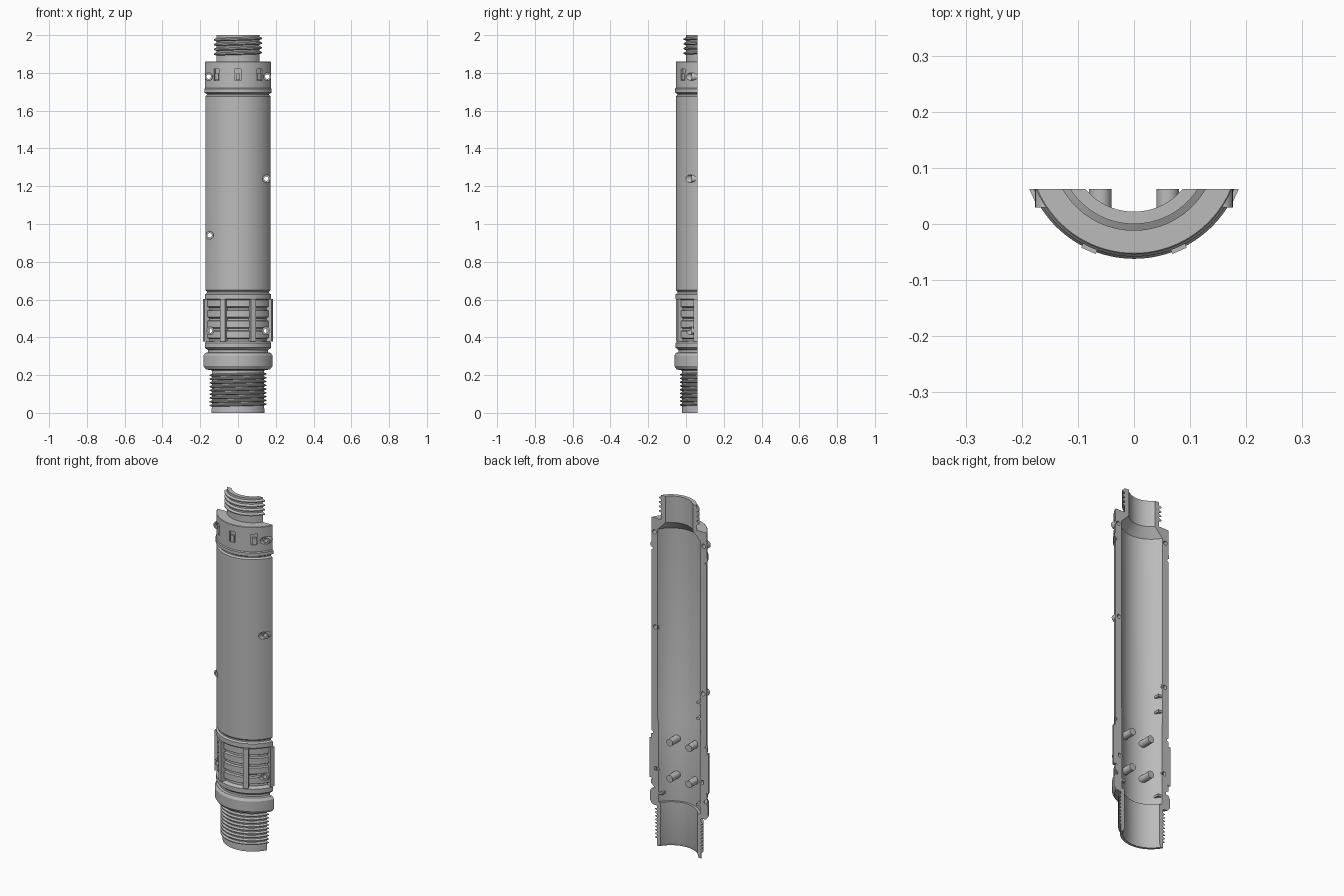
import bpy, bmesh, math
from mathutils import Matrix, Vector

if "Cube" in bpy.data.objects:
    bpy.data.objects.remove(bpy.data.objects["Cube"])

AXIS_Y, CUT_Y = 0.135, 0.062        # tube axis and flat split plane
GAP = AXIS_Y - CUT_Y
SEGS = 64

grey = bpy.data.materials.new("plain_grey")
grey.use_nodes = True
grey.diffuse_color = (0.5, 0.5, 0.5, 1)
grey.node_tree.nodes["Principled BSDF"].inputs["Base Color"].default_value = (0.5, 0.5, 0.5, 1)


def finish(bm, name):
    bmesh.ops.recalc_face_normals(bm, faces=bm.faces)
    mesh = bpy.data.meshes.new(name)
    bm.to_mesh(mesh)
    bm.free()
    mesh.materials.append(grey)
    obj = bpy.data.objects.new(name, mesh)
    bpy.context.collection.objects.link(obj)
    return obj


def add_box(bm, center, size, angle=0.0):
    mat = Matrix.Translation(center) @ Matrix.Rotation(angle, 4, "Z") @ Matrix.Diagonal((*size, 1))
    bmesh.ops.create_cube(bm, size=1, matrix=mat)


def add_rod(bm, x, z, radius, y0, y1):
    mat = Matrix.Translation((x, (y0 + y1) / 2, z)) @ Matrix.Rotation(math.pi / 2, 4, "X")
    bmesh.ops.create_cone(bm, cap_ends=True, segments=24, radius1=radius, radius2=radius,
                          depth=y1 - y0, matrix=mat)


def polar(angle, radius, z):
    return Vector((radius * math.sin(angle), AXIS_Y - radius * math.cos(angle), z))


def carve(obj, cutter):
    mod = obj.modifiers.new("cut", "BOOLEAN")
    mod.operation, mod.solver, mod.object = "DIFFERENCE", "EXACT", cutter
    bpy.context.view_layer.objects.active = obj
    bpy.ops.object.modifier_apply(modifier=mod.name)


def smooth(obj):
    bpy.ops.object.select_all(action="DESELECT")
    obj.select_set(True)
    bpy.context.view_layer.objects.active = obj
    bpy.ops.object.shade_smooth_by_angle(angle=math.radians(30))


def thread(z0, turns, pitch, root, crest):
    """Profile points (radius, height, helix pitch) of a screw thread."""
    pts = []
    for i in range(turns):
        z = z0 + i * pitch
        for r, f in ((root, 0.0), (root, 0.3), (crest, 0.5), (crest, 0.75)):
            pts.append((r, z + f * pitch, pitch))
    return pts + [(root, z0 + turns * pitch, pitch)]


def bands(z0, count, step, low, high):
    """Profile points of plain rings with bevelled grooves between."""
    pts = []
    for i in range(count):
        z = z0 + i * step
        pts += [(low, z), (low, z + 0.2 * step), (high, z + 0.32 * step), (high, z + 0.95 * step)]
    return pts


# Closed wall profile: outside from bottom to top, then the bore back down
outer = [(0.157, 0.0), (0.157, 0.022)]
outer += thread(0.03, 9, 0.02, 0.156, 0.167)
outer += [(0.156, 0.225), (0.185, 0.23), (0.197, 0.248), (0.197, 0.303), (0.188, 0.318),
          (0.174, 0.32), (0.174, 0.332), (0.19, 0.345), (0.19, 0.37), (0.182, 0.378)]
outer += bands(0.38, 4, 0.055, 0.171, 0.184)
outer += [(0.19, 0.603), (0.19, 0.628), (0.18, 0.634), (0.18, 0.642), (0.188, 0.65),
          (0.188, 1.675), (0.18, 1.683), (0.18, 1.688), (0.193, 1.696), (0.193, 1.715),
          (0.189, 1.72), (0.189, 1.858), (0.187, 1.86), (0.135, 1.86), (0.135, 1.88)]
outer += thread(1.888, 4, 0.025, 0.135, 0.147)
outer += [(0.135, 2.0)]
bore = [(0.113, 2.0), (0.113, 1.85), (0.153, 1.8), (0.153, 0.72), (0.15, 0.71),
        (0.15, 0.25), (0.137, 0.25), (0.137, 0.02), (0.143, 0.0)]

# Sweep the profile round the axis, each arc ending on the split plane
bm = bmesh.new()
rows = []
for r, z, *pitch in outer + bore:
    limit = math.acos(GAP / r)
    row = []
    for i in range(SEGS + 1):
        a = limit * (2 * i / SEGS - 1)
        lift = pitch[0] * a / (2 * math.pi) if pitch else 0
        row.append(bm.verts.new(polar(a, r, z + lift)))
    rows.append(row)
for low, high in zip(rows, rows[1:] + rows[:1]):
    for i in range(SEGS):
        bm.faces.new((low[i], low[i + 1], high[i + 1], high[i]))
for end in (0, -1):
    bm.faces.new([row[end] for row in rows])
shell = finish(bm, "half_shell")

# Screw positions along the two side walls
screws = [(s * 0.155, 1.78) for s in (-1, 1)] + [(0.15, 1.24), (-0.15, 0.94)]
screws += [(s * 0.148, 0.435) for s in (-1, 1)]

# Counterbores with a short slot, and shallow windows round the top band
bm = bmesh.new()
for x, z in screws:
    add_rod(bm, x, z, 0.02, -0.1, 0.03)
for a in (-37, 0, 37):
    a = math.radians(a)
    add_box(bm, polar(a, 0.19, 1.79), (0.034, 0.026, 0.06), a)
recess_cutter = finish(bm, "recess_cutter")

bm = bmesh.new()
for x, z in screws:
    add_rod(bm, x, z, 0.012, -0.2, 0.2)
hole_cutter = finish(bm, "hole_cutter")

# Screw bosses
bm = bmesh.new()
for x, z in screws:
    add_rod(bm, x, z, 0.021, 0.029, 0.0615)
bosses = finish(bm, "screw_bosses")

carve(shell, recess_cutter)
carve(shell, hole_cutter)
carve(bosses, hole_cutter)
for cutter in (recess_cutter, hole_cutter):
    bpy.data.objects.remove(cutter)

# Sloped catches inside the windows
bm = bmesh.new()
for a in (-37, 0, 37):
    a = math.radians(a)
    add_box(bm, polar(a, 0.182, 1.78), (0.022, 0.012, 0.036), a)
catches = finish(bm, "window_catches")

# Grip ribs, trimmed flush with the split plane
bm = bmesh.new()
for a in (-66, -24, 24, 66):
    a = math.radians(a)
    add_box(bm, polar(a, 0.185, 0.49), (0.028, 0.03, 0.225), a)
cut = bmesh.ops.bisect_plane(bm, geom=bm.verts[:] + bm.edges[:] + bm.faces[:],
                             plane_co=(0, CUT_Y, 0), plane_no=(0, 1, 0), clear_outer=True)
bmesh.ops.holes_fill(bm, edges=[e for e in bm.edges if e.is_boundary])
ribs = finish(bm, "grip_ribs")

# Four mounting pins in the lower bore
bm = bmesh.new()
for x in (-0.06, 0.06):
    for z in (0.4, 0.605):
        add_rod(bm, x, z, 0.02, -0.01, CUT_Y)
pins = finish(bm, "mounting_pins")

# Small locating tabs on the inner walls
bm = bmesh.new()
for x, z in ((-0.128, 0.88), (-0.128, 0.79), (-0.125, 0.3), (0.125, 0.3)):
    add_box(bm, (x, 0.044, z), (0.036, 0.034, 0.012))
tabs = finish(bm, "locating_tabs")

for obj in (shell, bosses, pins):
    smooth(obj)
